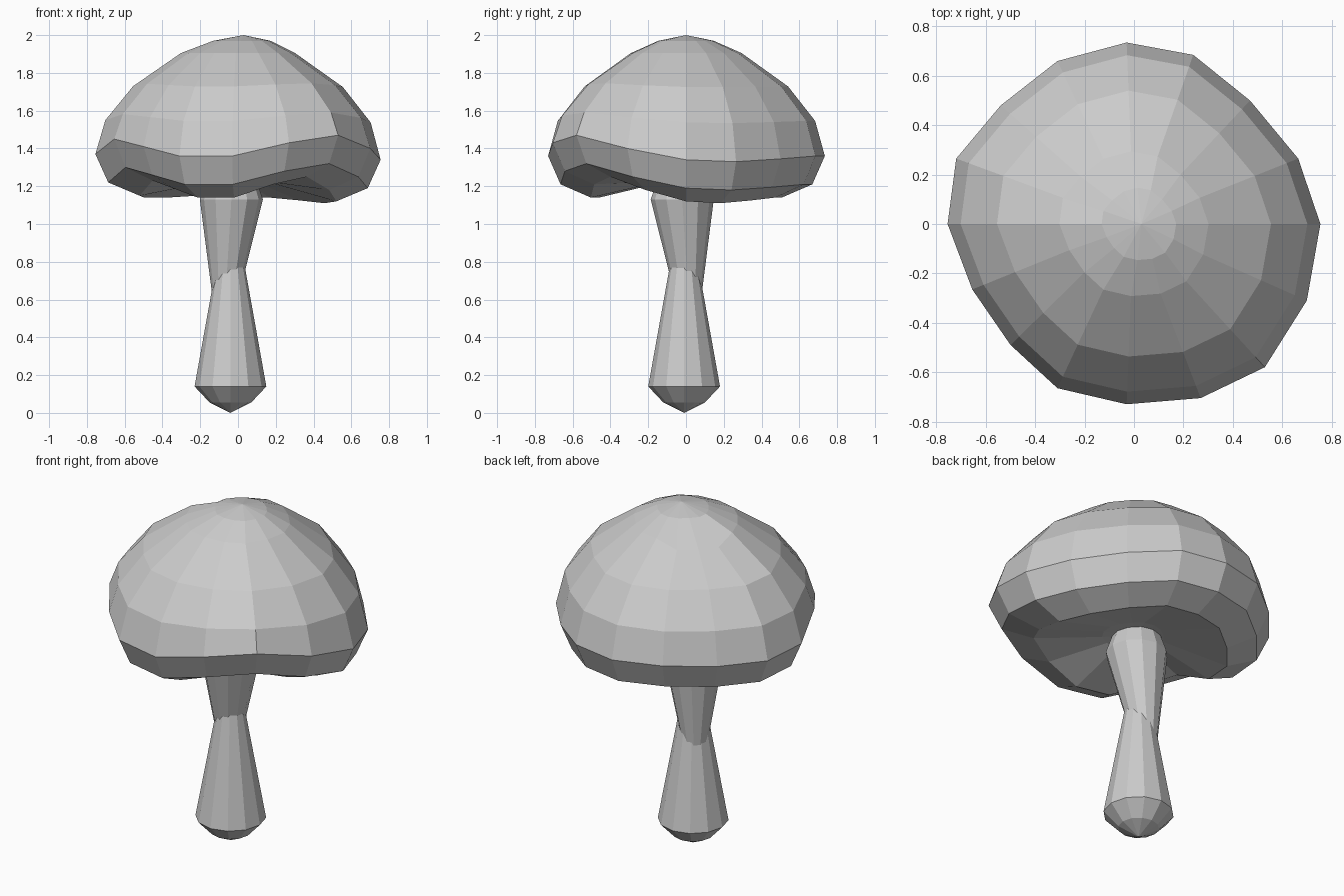
import bpy, bmesh, math
from mathutils import Vector

cube = bpy.data.objects.get("Cube")
if cube:
    bpy.data.objects.remove(cube, do_unlink=True)

grey = bpy.data.materials.new("plain grey")
grey.use_nodes = True
colour = (0.6, 0.6, 0.6, 1)
grey.diffuse_color = colour
grey.node_tree.nodes["Principled BSDF"].inputs["Base Color"].default_value = colour


def loft(name, rings):
    """Skin a list of rings; a ring of one point closes to a tip."""
    bm = bmesh.new()
    loops = [[bm.verts.new(p) for p in ring] for ring in rings]
    for a, b in zip(loops, loops[1:]):
        n = max(len(a), len(b))
        for i in range(n):
            j = (i + 1) % n
            if len(a) == 1:
                bm.faces.new((a[0], b[j], b[i]))
            elif len(b) == 1:
                bm.faces.new((a[i], a[j], b[0]))
            else:
                bm.faces.new((a[i], a[j], b[j], b[i]))
    for loop in (loops[0], loops[-1]):
        if len(loop) > 1:
            bm.faces.new(loop)
    bmesh.ops.recalc_face_normals(bm, faces=bm.faces)
    mesh = bpy.data.meshes.new(name)
    bm.to_mesh(mesh)
    bm.free()
    mesh.materials.append(grey)
    obj = bpy.data.objects.new(name, mesh)
    bpy.context.collection.objects.link(obj)
    return obj


def circle(x, y, z, r, sides=12):
    return [Vector((x + r * math.cos(math.tau * i / sides),
                    y + r * math.sin(math.tau * i / sides), z))
            for i in range(sides)]


# Wavy rim of the cap, counter-clockwise from +x
rim = [(.755, 0, 1.34), (.665, .265, 1.33), (.47, .5, 1.345), (.24, .685, 1.36),
       (-.03, .735, 1.36), (-.31, .66, 1.37), (-.54, .48, 1.36), (-.72, .265, 1.36),
       (-.755, 0, 1.37), (-.655, -.265, 1.45), (-.5, -.49, 1.41), (-.31, -.665, 1.36),
       (-.03, -.73, 1.36), (.27, -.705, 1.43), (.53, -.58, 1.47), (.7, -.31, 1.4)]


def cap_ring(scale, height, wave, shift=0.0, dent=0.0):
    ring = []
    for i, (x, y, z) in enumerate(rim):
        drop = dent if i in (5, 6, 7) else 0
        ring.append(Vector((x * scale + shift, y * scale,
                            height + (z - 1.37) * wave - drop)))
    return ring


# Cap: recessed underside, rolled lip, rim and dome
loft("mushroom_cap", [
    [Vector((-.03, 0, 1.24))],
    cap_ring(.22, 1.22, .1),
    cap_ring(.69, 1.15, 1),
    cap_ring(.91, 1.22, 1),
    cap_ring(1, 1.37, 1),
    cap_ring(.93, 1.55, .4),
    cap_ring(.735, 1.73, .15),
    cap_ring(.4, 1.905, 0, 0, .05),
    cap_ring(.2, 1.97, 0, .02),
    [Vector((.03, 0, 2.0))],
])

# Lower stem with its pointed foot
loft("lower_stem", [
    [Vector((-.04, -.01, 0))],
    circle(-.04, -.01, .055, .11),
    circle(-.04, -.01, .14, .19),
    circle(-.04, -.01, .82, .068),
])

# Upper stem, flaring and leaning into the cap
loft("upper_stem", [
    circle(-.066, .012, .62, .07),
    circle(-.035, -.02, 1.13, .167),
    circle(-.035, -.02, 1.24, .13),
])
